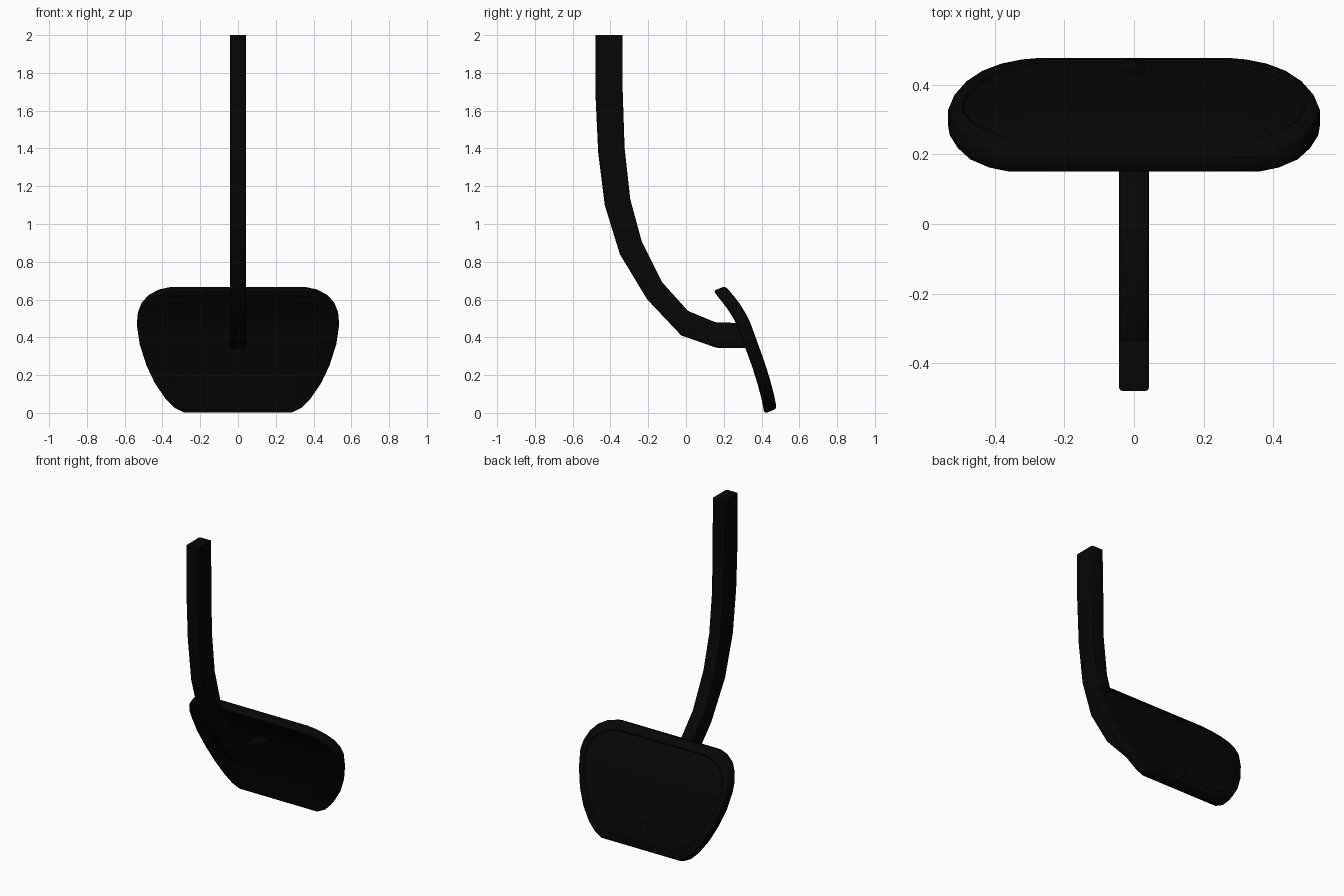
import bpy, bmesh
from mathutils import Vector

if "Cube" in bpy.data.objects:
    bpy.data.objects.remove(bpy.data.objects["Cube"])

black = bpy.data.materials.new("black rubber")
black.diffuse_color = (0.0018, 0.0018, 0.0018, 1)
black.use_nodes = True
black.node_tree.nodes["Principled BSDF"].inputs["Base Color"].default_value = black.diffuse_color


def finish(bm, name, angle=0.6):
    bmesh.ops.recalc_face_normals(bm, faces=bm.faces)
    me = bpy.data.meshes.new(name)
    bm.to_mesh(me)
    bm.free()
    me.materials.append(black)
    ob = bpy.data.objects.new(name, me)
    bpy.context.collection.objects.link(ob)
    bpy.ops.object.select_all(action='DESELECT')
    ob.select_set(True)
    bpy.context.view_layer.objects.active = ob
    bpy.ops.object.shade_smooth_by_angle(angle=angle)
    return ob


# Arm: bent rectangular bar, front and rear edge points (y, z)
front = [(-.48, 2), (-.48, 1.7), (-.465, 1.38), (-.43, 1.1), (-.35, .84),
         (-.205, .6), (-.025, .41), (.16, .345), (.325, .342)]
rear = [(-.335, 2), (-.335, 1.7), (-.325, 1.4), (-.295, 1.13), (-.235, .91),
        (-.125, .69), (.01, .54), (.155, .48), (.30, .475)]
hw = .043
bm = bmesh.new()
rings = []
for (fy, fz), (ry, rz) in zip(front, rear):
    rings.append([bm.verts.new(p) for p in
                  ((-hw, fy, fz), (hw, fy, fz), (hw, ry, rz), (-hw, ry, rz))])
long_edges = []
for a, b in zip(rings, rings[1:]):
    for i in range(4):
        j = (i + 1) % 4
        bm.faces.new((a[i], a[j], b[j], b[i]))
    long_edges += [bm.edges.get((a[i], b[i])) for i in range(4)]
bm.faces.new(rings[0])
bm.faces.new(rings[-1])
bmesh.ops.bevel(bm, geom=long_edges, offset=.01, segments=2, profile=.5, affect='EDGES')
finish(bm, "pedal_arm")

# Pad: curved plate, rows of (z, y, half width) along its middle
rows = [(.658, .175, .36), (.645, .188, .42), (.615, .212, .475), (.575, .245, .51),
        (.525, .277, .53), (.47, .306, .535), (.37, .342, .52), (.26, .382, .485),
        (.165, .412, .44), (.085, .433, .385), (.035, .443, .335), (.009, .447, .285)]
cols = (-1, -.6, 0, .6, 1)
t = .035
through = Vector((0, .93, .37))
top, bottom = rows[0][0], rows[-1][0]


def mid_y(z):
    for (z0, y0, _), (z1, y1, _) in zip(rows, rows[1:]):
        if z >= z1:
            break
    return y0 + (y1 - y0) * (z0 - z) / (z0 - z1)


def grid(bm, inset, depth):
    """Pad outline shrunk by inset, shifted through the thickness."""
    g = []
    for z, y, w in rows:
        z = bottom + inset + (z - bottom) * (top - bottom - 2 * inset) / (top - bottom)
        g.append([bm.verts.new(Vector((u * (w - inset), mid_y(z), z)) + through * depth)
                  for u in cols])
    return g


def border(g):
    return g[0] + [r[-1] for r in g[1:-1]] + g[-1][::-1] + [r[0] for r in g[-2:0:-1]]


# rounded edge, back rim and slightly recessed tread panel
layers = [(.014, -t), (.004, -t + .004), (0, -t + .014), (0, t - .014), (.004, t - .004),
          (.014, t), (.04, t), (.046, t - .007)]
bm = bmesh.new()
grids = [grid(bm, d, s) for d, s in layers]
for g in (grids[0], grids[-1]):
    for r0, r1 in zip(g, g[1:]):
        for c in range(len(cols) - 1):
            bm.faces.new((r0[c], r0[c + 1], r1[c + 1], r1[c]))
for g, h in zip(grids, grids[1:]):
    a, b = border(g), border(h)
    for i in range(len(a)):
        j = (i + 1) % len(a)
        bm.faces.new((a[i], a[j], b[j], b[i]))
loose = [v for v in bm.verts if not v.link_faces]
bmesh.ops.delete(bm, geom=loose, context='VERTS')
finish(bm, "pedal_pad")

# Small raised rib low on the tread, following its slope
bm = bmesh.new()
ribs = []
for z in (.17, .055):
    base = Vector((0, mid_y(z), z))
    ribs.append([bm.verts.new(base + through * d + Vector((x, 0, 0))) for x, d in
                 ((-.03, .015), (.03, .015), (.03, .03), (.022, t), (-.022, t), (-.03, .03))])
for i in range(6):
    j = (i + 1) % 6
    bm.faces.new((ribs[0][i], ribs[0][j], ribs[1][j], ribs[1][i]))
bm.faces.new(ribs[0])
bm.faces.new(ribs[1])
finish(bm, "tread_rib")
